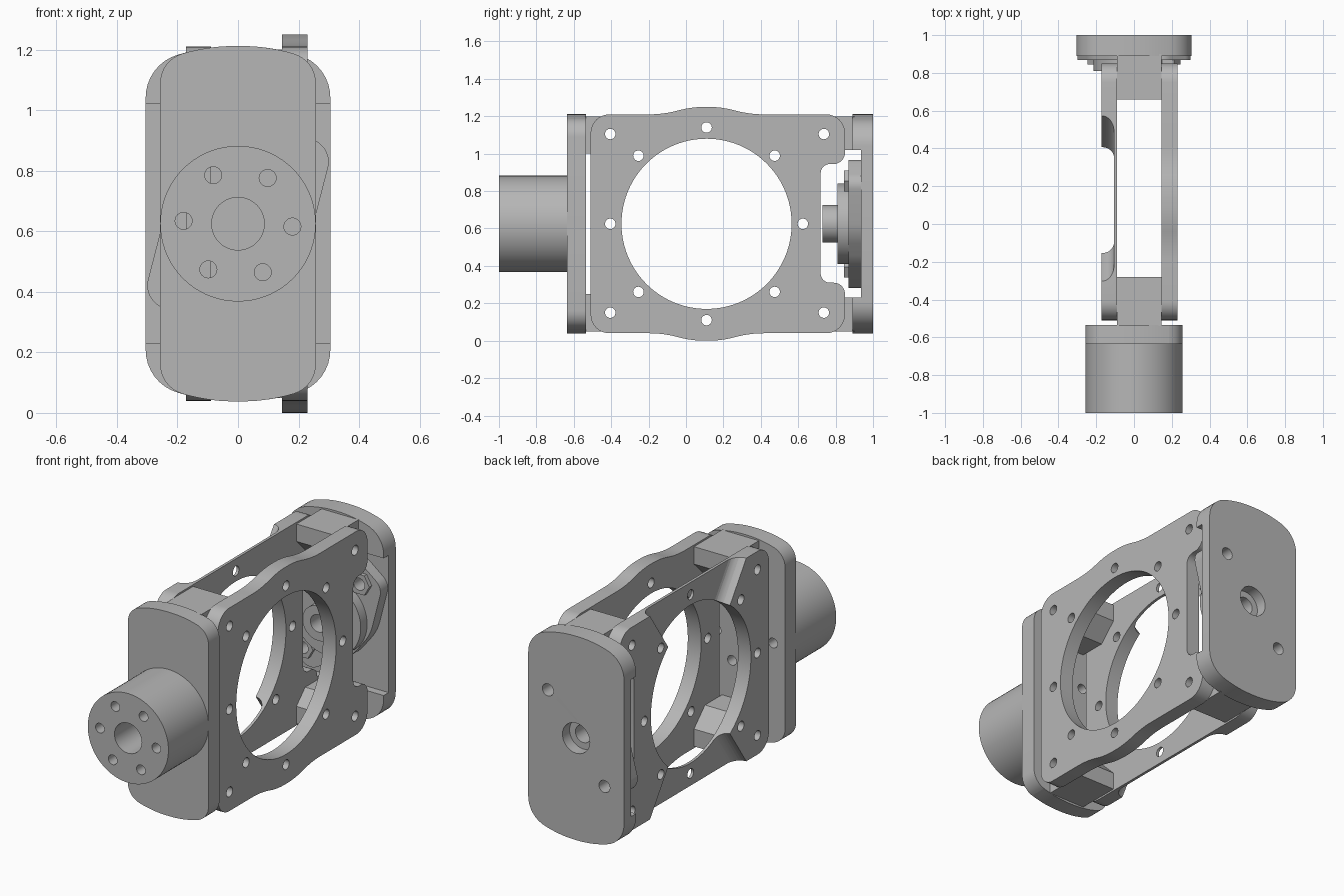
import bpy, bmesh
from math import cos, sin, pi, radians, sqrt
from mathutils import Matrix, Vector

if "Cube" in bpy.data.objects:
    bpy.data.objects.remove(bpy.data.objects["Cube"])

grey = bpy.data.materials.new("machined grey")
grey.use_nodes = True
colour = (0.47, 0.47, 0.47, 1)
grey.diffuse_color = colour
grey.node_tree.nodes["Principled BSDF"].inputs["Base Color"].default_value = colour

MID = 0.625      # height of the main axis
RING = 0.11      # y of the big side openings
AXES = {"x": Matrix(((0, 0, 1), (1, 0, 0), (0, 1, 0))).to_4x4(),
        "y": Matrix(((1, 0, 0), (0, 0, -1), (0, 1, 0))).to_4x4()}


def circle(cx, cy, r, n=24):
    return [(cx + r * cos(2 * pi * i / n), cy + r * sin(2 * pi * i / n)) for i in range(n)]


def rounded(corners, steps=8):
    """Polygon of (x, y, tangent length) corners, each rounded by an arc."""
    out = []
    for i, (x, y, t) in enumerate(corners):
        p = Vector((x, y))
        if not t:
            out.append(p)
            continue
        a = (Vector(corners[i - 1][:2]) - p).normalized()
        b = (Vector(corners[(i + 1) % len(corners)][:2]) - p).normalized()
        w = sin(a.angle(b) / 2)
        for k in range(steps + 1):
            u = k / steps
            c0, c1, c2 = (1 - u) ** 2, 2 * u * (1 - u) * w, u * u
            out.append((c0 * (p + a * t) + c1 * p + c2 * (p + b * t)) / (c0 + c1 + c2))
    return out


def flip(corners):
    """Mirror an outline from top to bottom."""
    return [(c[0], 2 * MID - c[1], *c[2:]) for c in reversed(corners)]


def finish(obj):
    obj.data.materials.clear()
    obj.data.materials.append(grey)
    bpy.ops.object.select_all(action="DESELECT")
    obj.select_set(True)
    bpy.context.view_layer.objects.active = obj
    bpy.ops.object.shade_smooth_by_angle(angle=radians(30))


def slab(name, axis, lo, hi, outline, holes=()):
    """Extrude an outline with holes between lo and hi along an axis."""
    curve = bpy.data.curves.new(name, "CURVE")
    curve.dimensions = "2D"
    curve.fill_mode = "BOTH"
    curve.extrude = (hi - lo) / 2
    for loop in [outline, *holes]:
        spline = curve.splines.new("POLY")
        spline.points.add(len(loop) - 1)
        for point, (u, v) in zip(spline.points, loop):
            point.co = (u, v, 0, 1)
        spline.use_cyclic_u = True
    helper = bpy.data.objects.new(name + " outline", curve)
    bpy.context.collection.objects.link(helper)
    bpy.context.view_layer.update()
    mesh = bpy.data.meshes.new_from_object(
        helper.evaluated_get(bpy.context.evaluated_depsgraph_get()))
    bpy.data.objects.remove(helper)
    mid = (lo + hi) / 2
    shift = (mid, 0, 0) if axis == "x" else (0, mid, 0)
    mesh.transform(Matrix.Translation(shift) @ AXES[axis])
    bm = bmesh.new()
    bm.from_mesh(mesh)
    bmesh.ops.remove_doubles(bm, verts=bm.verts, dist=1e-5)
    bmesh.ops.recalc_face_normals(bm, faces=bm.faces)
    bm.to_mesh(mesh)
    bm.free()
    obj = bpy.data.objects.new(name, mesh)
    bpy.context.collection.objects.link(obj)
    finish(obj)
    return obj


# Side plates: large opening, ring of screw holes, corner holes, rear notch
corner_holes = [(y, z) for y in (-0.405, 0.737) for z in (0.15, 1.105)]
bolt_ring = circle(RING, MID, 0.515, 8)
plate_holes = [circle(RING, MID, 0.455, 96)]
plate_holes += [circle(y, z, 0.028) for y, z in corner_holes + bolt_ring]

rear_edge = [(0.85, 0.04, 0.1), (0.85, 0.31, 0.06), (0.72, 0.31, 0.05),
             (0.72, 0.945, 0.05), (0.85, 0.945, 0.06), (0.85, 1.21, 0.1)]
front_edge = [(-0.51, 1.21, 0.1), (-0.51, 0.04, 0.1)]
bulge = [(0.34, 1.21, 0.08), (0.19, 1.25, 0.07), (0.03, 1.25, 0.07), (-0.12, 1.21, 0.08)]
slab("left_side_plate", "x", 0.145, 0.23,
     rounded(rear_edge + bulge + front_edge + flip(bulge)), plate_holes)
right_plate = slab("right_side_plate", "x", -0.172, -0.09,
                   rounded(rear_edge + front_edge), plate_holes)

# Flared recess with filleted walls across the outside of the right plate
fillet = 0.066
levels = [(-0.2, 0)]
for k in range(9):
    a = k / 8 * pi / 2
    levels.append((-0.172 + fillet * sin(a), fillet * (1 - cos(a)) * 1.23))
bm = bmesh.new()
rings = []
for x, inset in levels:
    side = [(0.5, 1.3), (0.19, 0.85), (0.19, 0.4), (0.5, -0.05)]
    ring = [(0.135 + w - inset, z) for w, z in side]
    ring += [(0.135 - w + inset, z) for w, z in reversed(side)]
    rings.append([bm.verts.new((x, y, z)) for y, z in ring])
for r0, r1 in zip(rings, rings[1:]):
    for i in range(8):
        j = (i + 1) % 8
        bm.faces.new((r0[i], r0[j], r1[j], r1[i]))
caps = [bm.faces.new(rings[0]), bm.faces.new(rings[-1])]
bmesh.ops.recalc_face_normals(bm, faces=bm.faces)
bmesh.ops.triangulate(bm, faces=caps)
mesh = bpy.data.meshes.new("recess_cutter")
bm.to_mesh(mesh)
bm.free()
cutter = bpy.data.objects.new("recess_cutter", mesh)
bpy.context.collection.objects.link(cutter)
cutter.hide_render = True
mod = right_plate.modifiers.new("recess", "BOOLEAN")
mod.operation, mod.solver, mod.object = "DIFFERENCE", "EXACT", cutter
bpy.context.view_layer.objects.active = right_plate
bpy.ops.object.modifier_move_to_index(modifier=mod.name, index=0)
bpy.ops.object.modifier_apply(modifier=mod.name)
bpy.data.objects.remove(cutter)
finish(right_plate)


# End plates with gently crowned tops
def crown(w, z, t):
    return [(w, z, t), (0.1, 1.212, 0.09), (-0.1, 1.212, 0.09), (-w, z, t)]


front_top = crown(0.257, 1.165, 0.075)
rear_top = crown(0.305, 1.152, 0.11)
front_holes = [circle(0.18 * cos(a), MID + 0.18 * sin(a), 0.028)
               for a in (radians(60 * k - 3) for k in range(6))]
slab("front_plate", "y", -0.635, -0.535, rounded(front_top + flip(front_top)), front_holes)
slab("front_boss", "y", -1, -0.635, circle(0, MID, 0.257, 72),
     front_holes + [circle(0, MID, 0.087, 40)])

tips = [(0.18, MID + 0.23), (-0.18, MID - 0.23)]
tip_holes = [circle(x, z, 0.035) for x, z in tips]
slab("rear_plate", "y", 0.935, 1, rounded(rear_top + flip(rear_top)),
     tip_holes + [circle(0, MID, 0.087, 40)])
rear_lip = [(0.305, 1.02, 0)] + rear_top + [(-0.305, 1.02, 0)]
slab("rear_upper_lip", "y", 0.89, 0.935, rounded(rear_lip))
slab("rear_lower_lip", "y", 0.89, 0.935, rounded(flip(rear_lip)))

# Corner blocks joining the end plates to the side plates
front_block = [(-0.54, 1.0), (-0.38, 1.0), (-0.28, 1.1), (-0.28, 1.2), (-0.54, 1.2)]
rear_block = [(0.9, 1.02), (0.9, 1.2), (0.66, 1.2), (0.66, 1.1), (0.74, 1.02)]
for end, shape, y in (("front", front_block, -0.405), ("rear", rear_block, 0.737)):
    slab(end + "_upper_block", "x", -0.09, 0.145, shape, [circle(y, 1.105, 0.028)])
    slab(end + "_lower_block", "x", -0.09, 0.145, flip(shape), [circle(y, 0.15, 0.028)])

# Coupling on the rear plate: slanted arm, disc, hub and nuts
length = sqrt(0.18 ** 2 + 0.23 ** 2)
along = Vector((0.18, 0.23)) / length
across = Vector((-along.y, along.x))
arm = []
for u, v, t in ((0.375, -0.1, 0.05), (0.375, 0.1, 0.05), (0.1, 0.22, 0.06), (-0.1, 0.22, 0.06),
                (-0.375, 0.1, 0.05), (-0.375, -0.1, 0.05), (-0.1, -0.22, 0.06), (0.1, -0.22, 0.06)):
    p = along * u + across * v
    arm.append((p.x, MID + p.y, t))
bore = [circle(0, MID, 0.05, 32)]
slab("coupling_arm", "y", 0.868, 0.935, rounded(arm), bore + tip_holes)
slab("coupling_disc", "y", 0.81, 0.868, circle(0, MID, 0.215, 64), bore)
slab("coupling_hub", "y", 0.73, 0.81, circle(0, MID, 0.1, 48), bore)
for side, (x, z) in zip(("upper", "lower"), tips):
    slab(side + "_nut", "y", 0.845, 0.868, circle(x, z, 0.065, 6), [circle(x, z, 0.035)])
